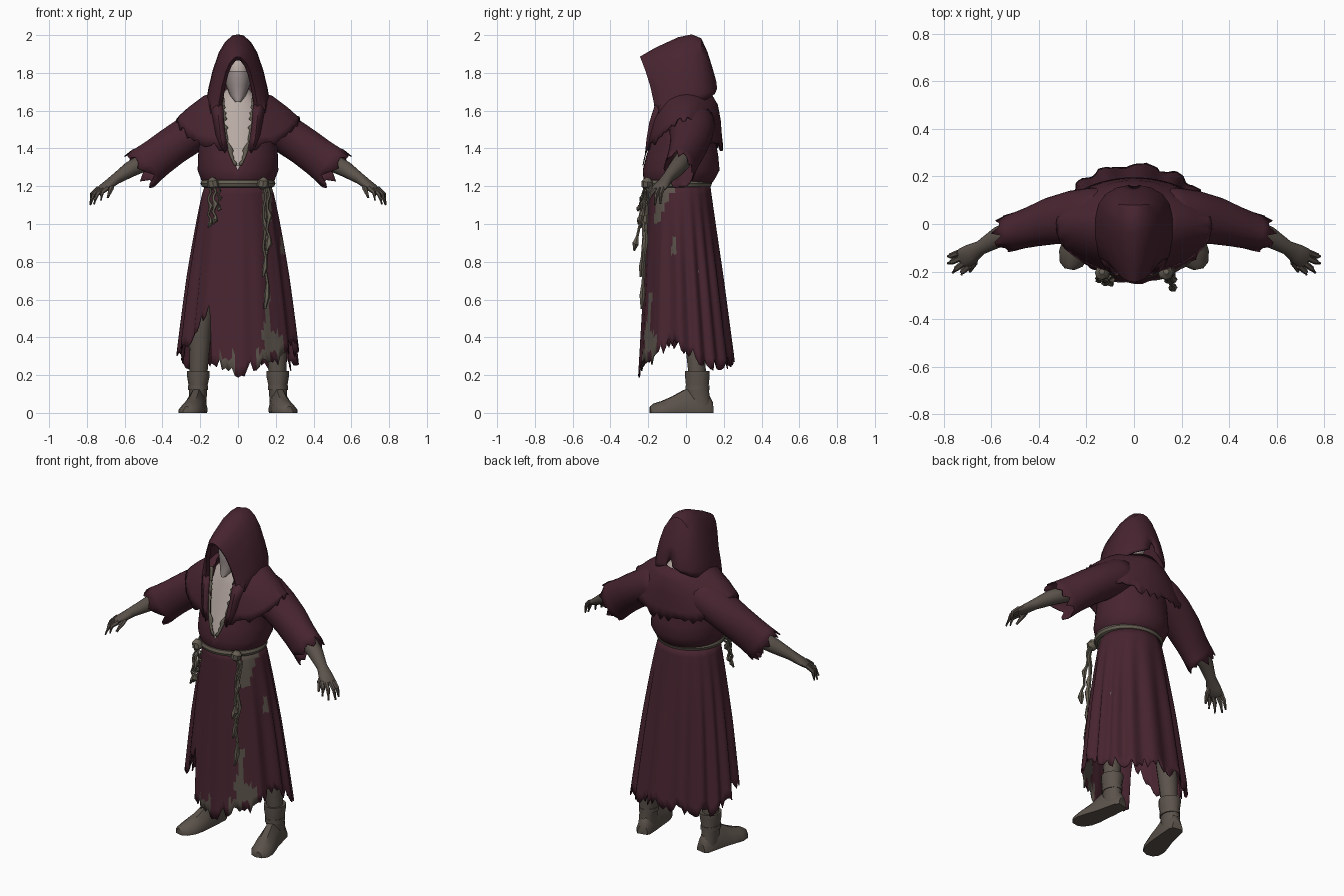
import bpy, bmesh, math, random
from mathutils import Vector

if "Cube" in bpy.data.objects:
    bpy.data.objects.remove(bpy.data.objects["Cube"])

random.seed(4)


def material(name, rgb):
    m = bpy.data.materials.new(name)
    m.diffuse_color = (*rgb, 1)
    m.use_nodes = True
    m.node_tree.nodes["Principled BSDF"].inputs["Base Color"].default_value = m.diffuse_color
    return m


MAROON = material("maroon cloth", (0.064, 0.018, 0.029))
BROWN = material("grey brown leather", (0.105, 0.085, 0.070))
ROPE = material("rope", (0.130, 0.112, 0.085))
PALE = material("pale skin", (0.50, 0.42, 0.39))
MASK = material("grey mask", (0.29, 0.245, 0.24))


def grid(name, rows, mat, wrap=True, caps=False, thick=0, mirror=False, angle=40):
    """Skin a list of equal-length point rows."""
    bm = bmesh.new()
    vs = [[bm.verts.new(p) for p in r] for r in rows]
    n = len(rows[0])
    for a, b in zip(vs, vs[1:]):
        for i in range(n if wrap else n - 1):
            j = (i + 1) % n
            bm.faces.new((a[i], a[j], b[j], b[i]))
    if caps:
        bm.faces.new(vs[0])
        bm.faces.new(vs[-1])
    bmesh.ops.remove_doubles(bm, verts=bm.verts, dist=.0025)
    bmesh.ops.recalc_face_normals(bm, faces=bm.faces)
    me = bpy.data.meshes.new(name)
    bm.to_mesh(me)
    bm.free()
    ob = bpy.data.objects.new(name, me)
    bpy.context.collection.objects.link(ob)
    me.materials.append(mat)
    bpy.ops.object.select_all(action='DESELECT')
    ob.select_set(True)
    bpy.context.view_layer.objects.active = ob
    bpy.ops.object.shade_smooth_by_angle(angle=math.radians(angle))
    if thick:
        s = ob.modifiers.new("thickness", 'SOLIDIFY')
        s.thickness, s.offset = thick, 0
    if mirror:
        ob.modifiers.new("mirror", 'MIRROR').use_mirror_merge = False
    return ob


def tube(name, pts, mat, n=10, mirror=False, caps=True, jag=0, thick=0):
    """Tube through (x, y, z, width radius, height radius) points."""
    rows = []
    P = [Vector(p[:3]) for p in pts]
    for k, p in enumerate(pts):
        d = (P[min(k + 1, len(P) - 1)] - P[max(k - 1, 0)]).normalized()
        ref = Vector((0, 0, 1)) if abs(d.z) < 0.9 else Vector((0, 1, 0))
        side = d.cross(ref).normalized()
        up = side.cross(d)
        row = []
        for i in range(n):
            a = math.tau * i / n
            v = P[k] + side * p[3] * math.cos(a) + up * p[-1] * math.sin(a)
            if jag and k == len(pts) - 1:
                v += d * random.uniform(-jag, jag)
            row.append(v)
        rows.append(row)
    return grid(name, rows, mat, caps=caps, mirror=mirror, thick=thick)


def oval(z, hw, yf, yb, gap=0, n=48):
    """Horizontal oval starting at the front, with an optional front gap."""
    t0 = math.asin(min(gap / hw, 1))
    out = []
    for i in range(n):
        t = t0 + (math.tau - 2 * t0) * i / (n - 1) if gap else math.tau * i / n
        out.append(Vector((hw * math.sin(t), (yf + yb) / 2 - (yb - yf) / 2 * math.cos(t), z)))
    return out


def lerp_table(table, x):
    for (a, u), (b, v) in zip(table, table[1:]):
        if x <= b:
            return u + (v - u) * (x - a) / (b - a)
    return table[-1][1]


# Skirt: pleated cone with a ragged hem and front slit
HEM = [(-180, .28), (-120, .25), (-80, .36), (-62, .33), (-52, .42), (-31, .58), (-27, .26), (-8, .24), (3, .18),
       (10, .24), (35, .29), (50, .28), (62, .36), (80, .36), (120, .25), (180, .28)]
N = 120
hems = [lerp_table(HEM, -180 + 360 * i / N) + random.uniform(-.035, .035) for i in range(N)]
rows = []
for k in range(19):
    row = []
    for i in range(N):
        th = -math.pi + math.tau * i / N
        z = 1.21 + (hems[i] - 1.21) * k / 18
        t = (1.21 - z) / 0.96
        hw, yf, yb = .17 + .148 * t ** .75, -.19 - .055 * t, .125 + .125 * t
        amp = (.012 if abs(th) < .9 else .045) * min(1, 2 * t)
        f = 1 + amp * math.sin(15 * th + 1.5 * math.sin(3 * th))
        row.append((hw * f * math.sin(th), (yf + yb) / 2 - (yb - yf) / 2 * f * math.cos(th), z))
    rows.append(row)
skirt = grid("skirt", rows, MAROON, thick=.006, angle=50)
skirt.data.materials.append(BROWN)
for p in skirt.data.polygons:
    x, y, z = p.center
    if y < -.05 and ((.10 < x < .24 and z < .43 and math.sin(41 * x + 33 * z) > -.45)
                     or (-.10 < x < -.01 and z < .31)
                     or (.125 < x < .175 and z > 1.0) or (.14 < x < .165 and z < .62)
                     or (.22 < x < .245 and .86 < z < .92)):
        p.material_index = 1

# Bloused robe top, open in a V, over the bare chest
BODY = [(1.20, .165, -.20, .12, .001), (1.235, .192, -.222, .148, .001), (1.285, .211, -.226, .175, .001),
        (1.36, .208, -.21, .168, .035), (1.42, .205, -.195, .158, .055), (1.5, .21, -.175, .15, .07),
        (1.6, .18, -.15, .14, .085), (1.67, .12, -.13, .12, .09)]
grid("robe_top", [oval(*b) for b in BODY], MAROON, wrap=False, thick=.006)
grid("chest", [oval(z, hw - .02, yf + .014, yb - .02) for z, hw, yf, yb, g in BODY[2:]]
     + [oval(1.72, .055, -.09, .04), oval(1.8, .05, -.08, .04)], PALE, caps=True)

# Ragged trim along the neckline
trim = []
for k in range(25):
    z = 1.31 + .37 * k / 24
    b = [lerp_table([(r[0], r[c]) for r in BODY], z) for c in (1, 2, 4)]
    trim.append([(b[2] - random.uniform(.004, .022), b[1] - .006, z), (b[2] + .008, b[1] - .008, z)])
grid("neck_trim", trim, ROPE, wrap=False, thick=.004, mirror=True)

# Shoulder cape with a ragged hem
CAPE = [(.11, -.14, .13, 1.70, 1.69), (.18, -.165, .165, 1.675, 1.63), (.26, -.185, .18, 1.615, 1.55),
        (.31, -.20, .187, 1.57, 1.46), (.325, -.205, .192, 1.55, 1.41)]
rows = []
for k, (hw, yf, yb, zs, zf) in enumerate(CAPE):
    row = oval(0, hw, yf, yb, (.09, .09, .085, .08, .075)[k], 72)
    for v in row:
        v.z = zf + (zs - zf) * abs(v.x / hw) ** 4
        if k == 4:
            v.z += random.uniform(-.025, .018)
    rows.append(row)
grid("shoulder_cape", rows, MAROON, wrap=False, thick=.008, angle=50)

# Hood: pointed arches from the rim to the back
ARCH = [(1, 0), (1, .12), (.95, .25), (.81, .5), (.61, .75), (.40, .9), (.17, .985)]
HOOD = [(-.145, -.225, .088, 1.57, 1.87), (-.16, -.24, .105, 1.57, 1.885), (-.14, -.16, .142, 1.575, 1.93),
        (-.06, -.04, .162, 1.60, 1.985), (.02, .03, .16, 1.63, 2.0), (.085, .078, .145, 1.65, 1.98),
        (.125, .11, .115, 1.67, 1.91), (.15, .135, .07, 1.69, 1.83), (.16, .155, .02, 1.715, 1.76)]
rows = []
for yb, yt, hw, zb, zt in HOOD:
    half = [(hw * x, yb + (yt - yb) * h ** 1.7, zb + (zt - zb) * h) for x, h in ARCH]
    rows.append(half + [(0, yt, zt)] + [(-x, y, z) for x, y, z in reversed(half)])
grid("hood", rows, MAROON, wrap=False, thick=.008, angle=35)

# Hood tails lying beside the neckline
tail = [[(.08, -.16, 1.63), (.11, -.16, 1.63), (.145, -.13, 1.63)],
        [(.075, -.18, 1.54), (.10, -.19, 1.54), (.13, -.165, 1.55)],
        [(.065, -.198, 1.46), (.09, -.205, 1.45), (.115, -.187, 1.47)],
        [(.053, -.208, 1.40), (.07, -.213, 1.375), (.09, -.20, 1.41)]]
grid("hood_tail", tail, MAROON, wrap=False, thick=.008, mirror=True)

# Head with a cloth mask over the lower face
HEAD = [(1.70, .04, -.10, .0), (1.74, .058, -.125, .05), (1.79, .068, -.13, .07), (1.84, .068, -.13, .07),
        (1.88, .052, -.11, .05), (1.92, .02, -.05, .0)]
grid("head", [oval(*h, n=20) for h in HEAD], PALE, caps=True)
VEIL = [(1.645, .014, -.158, -.12), (1.68, .042, -.15, -.04), (1.73, .062, -.145, .03),
        (1.78, .072, -.15, .06), (1.81, .073, -.14, .07)]
grid("face_mask", [oval(*v, n=20) for v in VEIL], MASK, caps=True)

# Sleeves, forearms and hands
tube("sleeve", [(.10, .03, 1.55, .12, .11), (.18, .03, 1.515, .12, .11), (.26, .027, 1.47, .11, .10),
                (.35, .012, 1.41, .096, .10), (.43, -.012, 1.35, .082, .102), (.48, -.026, 1.312, .076, .107),
                (.515, -.036, 1.285, .075, .112)], MAROON, 24, True, False, .032, .006)
tube("forearm", [(.40, 0, 1.37, .045), (.50, -.025, 1.325, .048), (.57, -.055, 1.29, .043),
                 (.645, -.10, 1.24, .03, .03), (.685, -.125, 1.21, .042, .024),
                 (.715, -.143, 1.19, .044, .02), (.728, -.15, 1.18, .036, .013)], BROWN, 12, True)
TIPS = [(.782, -.135, 1.107), (.782, -.165, 1.10), (.762, -.205, 1.105), (.725, -.212, 1.125)]
for i, tip in enumerate(TIPS):
    a = Vector((.738 - .015 * i, -.122 - .018 * i, 1.19))
    b = Vector(tip)
    m = a.lerp(b, .5) + Vector((.012, -.006, .010))
    tube("finger", [(*a, .014), (*m, .012), (*b, .005)], BROWN, 6, True)
tube("thumb", [(.67, -.125, 1.215, .017), (.672, -.165, 1.185, .014), (.69, -.20, 1.14, .006)], BROWN, 6, True)

# Legs and boots
tube("leg", [(.17, .03, .75, .068), (.20, .045, .45, .06), (.21, .06, .19, .046)], BROWN, 14, True)
tube("boot_shaft", [(.21, .06, .215, .05, .055), (.21, .06, .222, .06, .067), (.21, .06, .195, .06, .067),
                    (.212, .06, .13, .047, .06), (.212, .07, .03, .046, .066)], BROWN, 14, True)
FOOT = [(.20, .14, .03, .06), (.205, .12, .042, .10), (.215, .05, .048, .14), (.225, -.01, .052, .125),
        (.238, -.07, .06, .09), (.253, -.125, .062, .065), (.265, -.17, .047, .05), (.272, -.19, .02, .035)]
SECT = [(-1, 0), (-1.03, .25), (-.8, .62), (-.35, .97), (.25, .97), (.7, .62), (1, .25), (1, 0)]
grid("boot_foot", [[(x + w * u, y + .2 * w * u, h * v) for u, v in SECT] for x, y, w, h in FOOT],
     BROWN, caps=True, mirror=True)
tube("boot_strap", [(.211, .06, .145, .053, .065), (.211, .06, .12, .053, .065)], BROWN, 14, True)

# Rope belt with knots
belt = oval(1.215, .178, -.215, .118, n=40)
rows = []
for v in belt:
    out = Vector((v.x, v.y + .048, 0)).normalized()
    rows.append([v + out * .02 * math.cos(a) + Vector((0, 0, .022 * math.sin(a)))
                 for a in [math.tau * i / 8 for i in range(8)]])
grid("belt", rows + rows[:1], ROPE)
tube("belt_knot", [(.13, -.20, 1.185, .012), (.13, -.205, 1.20, .03), (.135, -.205, 1.225, .03),
                   (.135, -.20, 1.245, .012)], ROPE, 8, True)


# Hanging cords with knots and frayed ends
def cord(x, y, top, bottom, r, lean=.035, end=1.9):
    steps = 9
    pts = []
    for k in range(steps + 1):
        w = r * (1.9 if k == 4 else end if k == 8 else 0.7 if k == steps else 1)
        pts.append((x + .008 * math.sin(k * 1.9), y - lean * k / steps, top + (bottom - top) * k / steps, w))
    tube("cord", pts, ROPE, 6)


for c in [(-.125, -.215, 1.19, 1.0, .009), (-.15, -.205, 1.19, .98, .007), (-.10, -.22, 1.19, 1.07, .007),
          (.15, -.20, 1.19, .55, .009), (.14, -.205, 1.19, .72, .008),
          (.16, -.20, 1.19, .86, .008, .075, 2.4)]:
    cord(*c)
